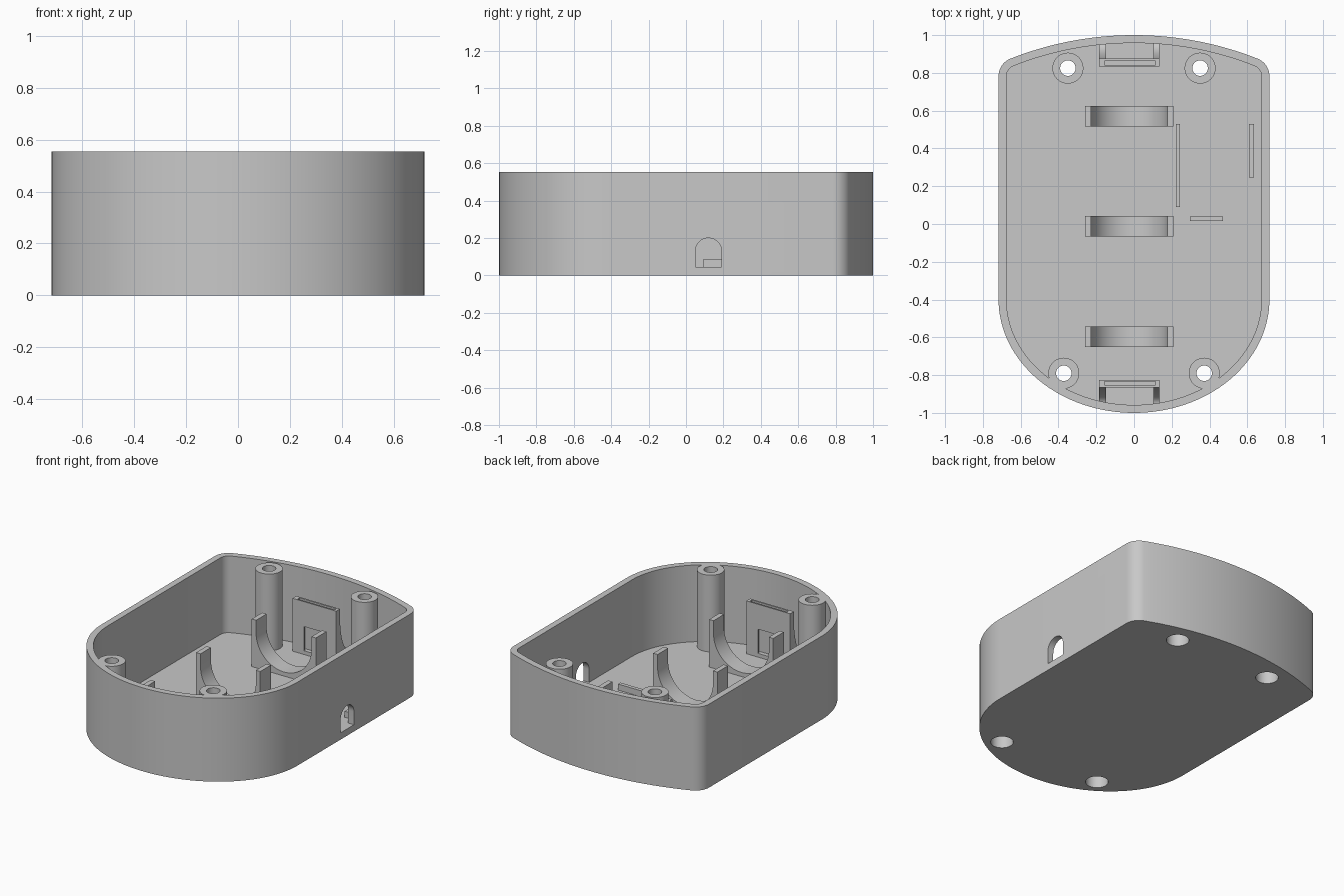
import bpy, bmesh
from math import sin, cos, pi, sqrt, atan2, radians
from mathutils import Matrix

cube = bpy.data.objects.get("Cube")
if cube:
    bpy.data.objects.remove(cube, do_unlink=True)

grey = bpy.data.materials.new("plain grey plastic")
grey.use_nodes = True
COLOUR = (0.58, 0.58, 0.58, 1)
grey.diffuse_color = COLOUR
grey.node_tree.nodes["Principled BSDF"].inputs["Base Color"].default_value = COLOUR

HEIGHT, FLOOR, WALL = 0.553, 0.045, 0.042
SINK = FLOOR - 0.01          # parts start slightly inside the floor

# Axis order that turns a drawn (u, v, w) prism into world space
AXES = {
    "z": Matrix.Identity(4),
    "x": Matrix(((0, 0, 1, 0), (1, 0, 0, 0), (0, 1, 0, 0), (0, 0, 0, 1))),
    "y": Matrix(((1, 0, 0, 0), (0, 0, 1, 0), (0, 1, 0, 0), (0, 0, 0, 1))),
}


def prism(name, outline, low, high, axis="z"):
    """Extrude a 2D outline between two positions along an axis."""
    bm = bmesh.new()
    face = bm.faces.new([bm.verts.new((u, v, low)) for u, v in outline])
    new = bmesh.ops.extrude_face_region(bm, geom=[face])["geom"]
    bmesh.ops.translate(bm, vec=(0, 0, high - low),
                        verts=[g for g in new if isinstance(g, bmesh.types.BMVert)])
    bm.transform(AXES[axis])
    bmesh.ops.recalc_face_normals(bm, faces=bm.faces)
    mesh = bpy.data.meshes.new(name)
    bm.to_mesh(mesh)
    bm.free()
    mesh.materials.append(grey)
    obj = bpy.data.objects.new(name, mesh)
    bpy.context.collection.objects.link(obj)
    return obj


def arc(cx, cy, rx, ry, start, end, steps):
    angles = [start + (end - start) * i / steps for i in range(steps + 1)]
    return [(cx + rx * cos(a), cy + ry * sin(a)) for a in angles]


def rect(u0, u1, v0, v1):
    return [(u0, v0), (u1, v0), (u1, v1), (u0, v1)]


def box(name, x0, x1, y0, y1, z0, z1):
    return prism(name, rect(x0, x1, y0, y1), z0, z1)


def cylinder(name, x, y, r, z0, z1):
    return prism(name, arc(x, y, r, r, 0, 2 * pi, 40)[:-1], z0, z1)


def combine(target, tool, operation="DIFFERENCE"):
    mod = target.modifiers.new("cut", "BOOLEAN")
    mod.operation, mod.solver, mod.object = operation, "EXACT", tool
    bpy.context.view_layer.objects.active = target
    bpy.ops.object.modifier_apply(modifier=mod.name)
    bpy.data.objects.remove(tool, do_unlink=True)


def smooth(obj):
    bpy.ops.object.select_all(action="DESELECT")
    obj.select_set(True)
    bpy.context.view_layer.objects.active = obj
    bpy.ops.object.shade_smooth_by_angle(angle=radians(30))


def case_outline(inset):
    """Elliptical front, straight sides, shallow bowed back with rounded corners."""
    half = 0.717 - inset
    big, small, centre_y = 1.78 - inset, 0.1 - inset, -0.78
    cx = half - small
    cy = centre_y + sqrt((big - small) ** 2 - cx ** 2)
    tilt = atan2(cy - centre_y, cx)
    pts = arc(0, -0.4, half, 0.6 - inset, -pi, 0, 64)
    pts += arc(cx, cy, small, small, 0, tilt, 10)
    pts += arc(0, centre_y, big, big, tilt, pi - tilt, 32)[1:-1]
    pts += arc(-cx, cy, small, small, pi - tilt, pi, 10)
    return pts


# Case shell
case = prism("case_shell", case_outline(0), 0, HEIGHT)
combine(case, prism("cavity", case_outline(WALL), FLOOR, HEIGHT + 0.1))

# Screw posts, flush with the rim, bored through and recessed underneath
posts = [(s * x, y) for x, y in ((0.35, 0.825), (0.372, -0.79)) for s in (-1, 1)]
for x, y in posts:
    combine(case, cylinder("post", x, y, 0.082, SINK, HEIGHT), "UNION")
for x, y in posts:
    combine(case, cylinder("bore", x, y, 0.041, -0.1, HEIGHT + 0.1))
    combine(case, cylinder("recess", x, y, 0.068, -0.1, 0.15))

# Arched cable opening in the left wall
arch = [(0.05, FLOOR), (0.19, FLOOR)] + arc(0.12, 0.13, 0.07, 0.07, 0, pi, 20)
combine(case, prism("opening", arch, 0.6, 0.8, "x"))
smooth(case)

# Battery cradles
CRADLE_X, CRADLE_TOP = -0.025, 0.36
saddle = [(-0.26, SINK), (0.21, SINK), (0.21, CRADLE_TOP), (CRADLE_X + 0.203, CRADLE_TOP)]
saddle += arc(CRADLE_X, 0.275, 0.203, 0.203, 0, -pi, 32)
saddle += [(CRADLE_X - 0.203, CRADLE_TOP), (-0.26, CRADLE_TOP)]
for label, y in (("front", -0.597), ("middle", -0.012), ("back", 0.57)):
    smooth(prism(label + "_cradle", saddle, y - 0.055, y + 0.055, "y"))

# Contact holders at both ends: slotted plate with curved gussets to the wall
PLATE_TOP = 0.395


def contact_holder(label, side, shift):
    def span(a, b):
        return sorted((side * a + shift, side * b + shift))
    plate = box(label + "_contact_holder", -0.185, 0.135, *span(0.835, 0.875), SINK, PLATE_TOP)
    combine(plate, box("slot", -0.155, 0.115, *span(0.843, 0.863), 0.07, 0.5))
    combine(plate, box("notch", -0.1, 0.05, *span(0.8, 0.85), 0.07, 0.23))
    curve = arc(0.965, 0.34, 0.09, 0.24, pi, 1.5 * pi, 14)
    profile = [(0.87, SINK), (0.87, 0.34)] + curve + [(0.965, SINK)]
    profile = [(side * y + shift, z) for y, z in profile]
    for name, x0, x1 in (("right", -0.185, -0.148), ("left", 0.103, 0.135)):
        smooth(prism(f"{label}_{name}_gusset", profile, x0, x1, "x"))


contact_holder("back", 1, 0)
contact_holder("front", -1, 0.01)

# Low ribs that locate the circuit board
box("long_board_rib", 0.222, 0.244, 0.09, 0.53, SINK, 0.085)
box("side_board_rib", 0.61, 0.634, 0.245, 0.53, SINK, 0.085)
box("cross_board_rib", 0.297, 0.47, 0.015, 0.04, SINK, 0.085)
